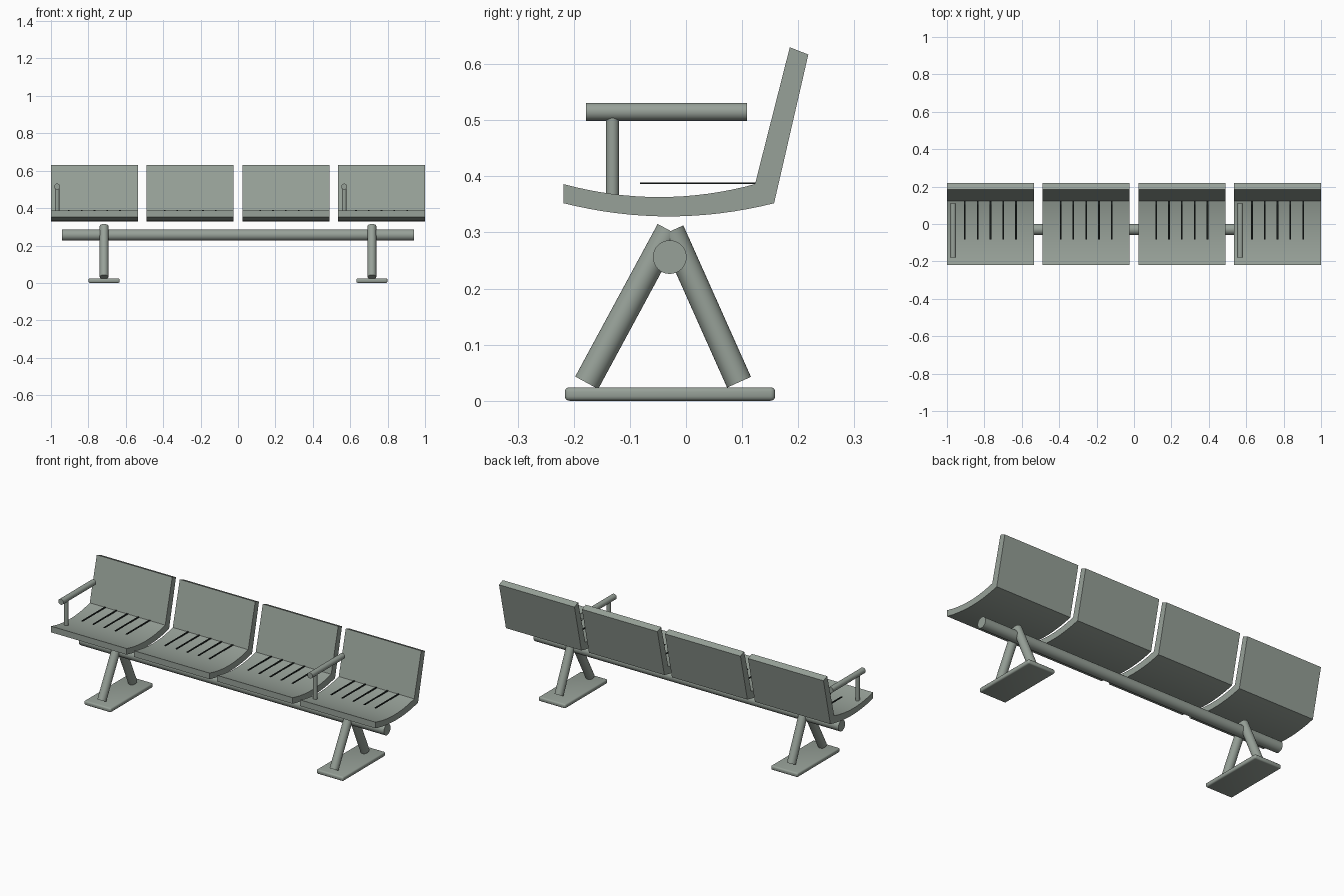
import bpy, bmesh, math
from mathutils import Vector

if "Cube" in bpy.data.objects:
    bpy.data.objects.remove(bpy.data.objects["Cube"])


def material(name, rgb):
    m = bpy.data.materials.new(name)
    m.diffuse_color = (*rgb, 1)
    m.use_nodes = True
    m.node_tree.nodes["Principled BSDF"].inputs["Base Color"].default_value = m.diffuse_color
    return m


GREY = material("grey green metal", (0.31, 0.355, 0.315))
DARK = material("dark slot", (0.008, 0.011, 0.01))


def finish(bm, name, mat, smooth=True):
    bmesh.ops.recalc_face_normals(bm, faces=bm.faces)
    me = bpy.data.meshes.new(name)
    bm.to_mesh(me)
    bm.free()
    me.materials.append(mat)
    ob = bpy.data.objects.new(name, me)
    bpy.context.collection.objects.link(ob)
    if smooth:
        bpy.ops.object.select_all(action='DESELECT')
        ob.select_set(True)
        bpy.context.view_layer.objects.active = ob
        bpy.ops.object.shade_smooth_by_angle(angle=math.radians(30))
    return ob


def box(name, lo, hi, mat, bevel=0):
    lo, hi = Vector(lo), Vector(hi)
    bm = bmesh.new()
    bmesh.ops.create_cube(bm, size=1)
    for v in bm.verts:
        v.co = (lo + hi) / 2 + v.co * (hi - lo)
    if bevel:
        bmesh.ops.bevel(bm, geom=bm.edges[:], offset=bevel, segments=3,
                        profile=0.5, affect='EDGES')
    return finish(bm, name, mat, bevel > 0)


def tube(name, a, b, r, mat=GREY):
    a, b = Vector(a), Vector(b)
    bm = bmesh.new()
    bmesh.ops.create_cone(bm, cap_ends=True, segments=32, radius1=r, radius2=r,
                          depth=(b - a).length)
    rot = (b - a).to_track_quat('Z', 'Y')
    for v in bm.verts:
        v.co = (a + b) / 2 + rot @ v.co
    return finish(bm, name, mat)


def arc(p, q, sag, n=16):
    # shallow curve from p to q dipping by sag
    return [(p[0] + (q[0] - p[0]) * i / n,
             p[1] + (q[1] - p[1]) * i / n - sag * 4 * (i / n) * (1 - i / n))
            for i in range(n + 1)]


# seat shell profile in (y, z): curved pan and leaning back
PROFILE = (arc((-0.218, 0.386), (0.123, 0.386), 0.023)
           + [(0.185, 0.63), (0.218, 0.617)]
           + arc((0.157, 0.352), (-0.218, 0.352), 0.0235))
WIDTH, PITCH = 0.465, 0.5117

for i in range(4):
    x0 = -1 + i * PITCH if i < 3 else 1 - WIDTH
    bm = bmesh.new()
    face = bm.faces.new([bm.verts.new((x0, y, z)) for y, z in PROFILE])
    ext = bmesh.ops.extrude_face_region(bm, geom=[face])["geom"]
    bmesh.ops.translate(bm, vec=(WIDTH, 0, 0),
                        verts=[v for v in ext if isinstance(v, bmesh.types.BMVert)])
    # the start cap is kept by the extrusion only if still present
    bmesh.ops.holes_fill(bm, edges=[e for e in bm.edges if e.is_boundary], sides=0)
    finish(bm, f"seat_{i + 1}", GREY)

    # dark slot strips
    for k in range(-2, 3):
        x = x0 + WIDTH / 2 + k * 0.0683
        box(f"seat_slot_{i + 1}_{k + 3}", (x - 0.0045, -0.082, 0.386),
            (x + 0.0045, 0.125, 0.389), DARK)

    # armrests on the outer seats
    if i in (0, 3):
        xa = x0 + 0.033
        tube(f"armrest_{i + 1}", (xa, -0.178, 0.515), (xa, 0.109, 0.515), 0.016)
        tube(f"armrest_post_{i + 1}", (xa, -0.131, 0.36), (xa, -0.131, 0.505), 0.0115)

# support beam
tube("support_beam", (-0.94, -0.029, 0.256), (0.94, -0.029, 0.256), 0.03)

# splayed legs and foot plates
for side, x in (("left", -0.716), ("right", 0.716)):
    tube(f"front_leg_{side}", (x, -0.177, 0.032), (x, -0.030, 0.304), 0.0233)
    tube(f"rear_leg_{side}", (x, 0.0945, 0.033), (x, -0.026, 0.303), 0.0233)
    box(f"foot_plate_{side}", (x - 0.083, -0.216, 0), (x + 0.083, 0.159, 0.024),
        GREY, 0.008)
